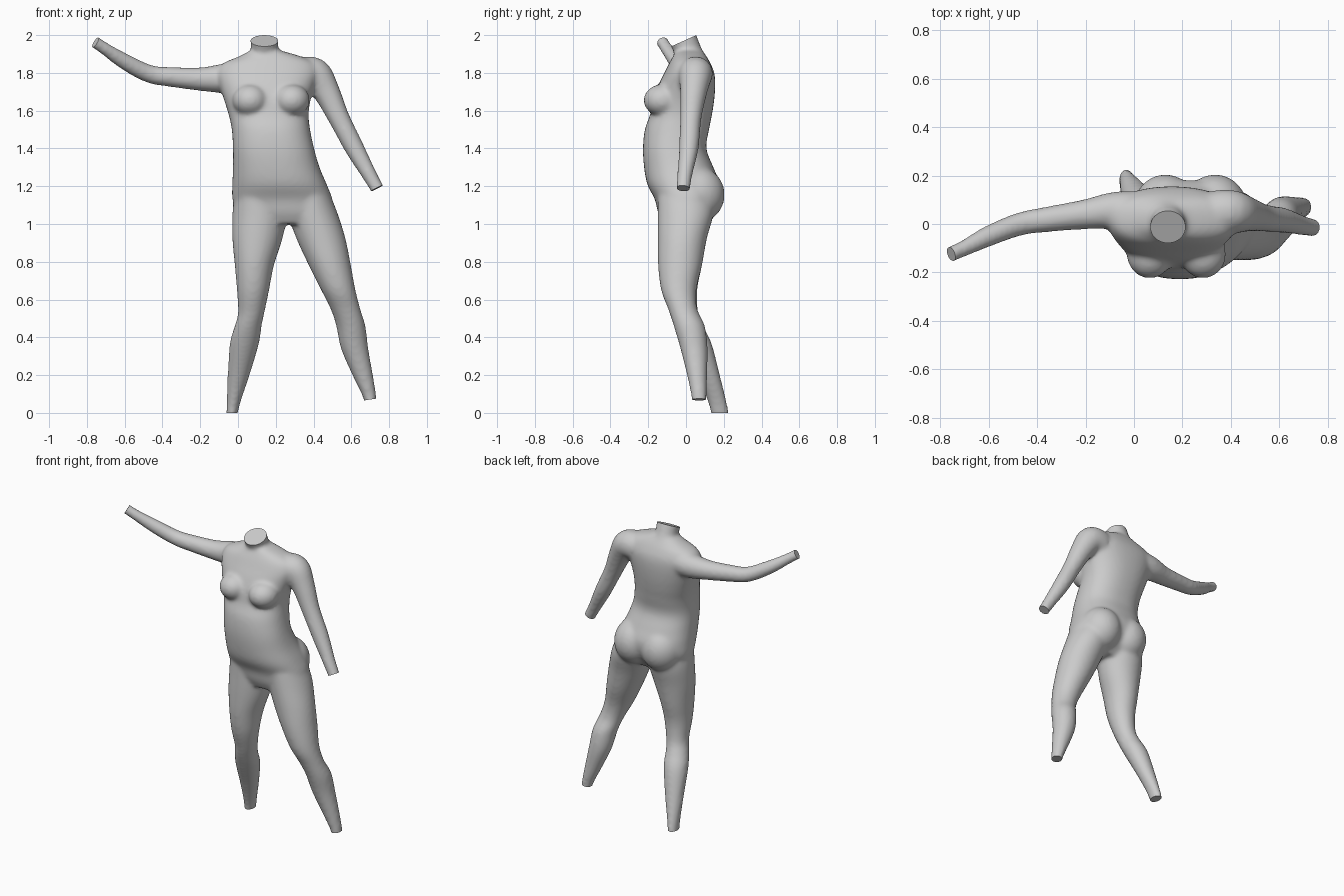
import bpy, bmesh, math
from mathutils import Vector

if "Cube" in bpy.data.objects:
    bpy.data.objects.remove(bpy.data.objects["Cube"])

SIDES, STEPS = 40, 5


def smooth_rows(rows):
    """Catmull-Rom interpolation between rows of numbers."""
    out = []
    for i in range(len(rows) - 1):
        p = [rows[max(0, min(len(rows) - 1, i + k))] for k in (-1, 0, 1, 2)]
        for s in range(STEPS):
            t = s / STEPS
            out.append([0.5 * (2 * b + (c - a) * t + (2 * a - 5 * b + 4 * c - d) * t * t
                               + (3 * b - a - 3 * c + d) * t ** 3) for a, b, c, d in zip(*p)])
    return out + [list(rows[-1])]


def loft(name, rings):
    bm = bmesh.new()
    vs = [[bm.verts.new(p) for p in r] for r in rings]
    for a, b in zip(vs, vs[1:]):
        for i in range(SIDES):
            j = (i + 1) % SIDES
            bm.faces.new((a[i], a[j], b[j], b[i]))
    bm.faces.new(vs[0][::-1])
    bm.faces.new(vs[-1])
    bmesh.ops.recalc_face_normals(bm, faces=bm.faces)
    return add(name, bm)


def add(name, bm):
    me = bpy.data.meshes.new(name)
    bm.to_mesh(me)
    bm.free()
    ob = bpy.data.objects.new(name, me)
    bpy.context.collection.objects.link(ob)
    return ob


def slices(name, rows, power=2.0):
    """Horizontal sections: z, x min, x max, y min, y max."""
    rings = []
    for z, x0, x1, y0, y1 in smooth_rows(rows):
        ring = []
        for i in range(SIDES):
            a = math.tau * i / SIDES
            c, s = math.cos(a), math.sin(a)
            c = math.copysign(abs(c) ** (2 / power), c)
            s = math.copysign(abs(s) ** (2 / power), s)
            ring.append(((x0 + x1 + (x1 - x0) * c) / 2, (y0 + y1 + (y1 - y0) * s) / 2, z))
        rings.append(ring)
    return loft(name, rings)


def tube(name, rows):
    """Round sections across a path: x, y, z, radius."""
    rows = smooth_rows(rows)
    pts = [Vector(r[:3]) for r in rows]
    rings = []
    for k, (p, r) in enumerate(zip(pts, rows)):
        d = (pts[min(k + 1, len(pts) - 1)] - pts[max(k - 1, 0)]).normalized()
        u = d.cross(Vector((0, 1, 0))).normalized()
        v = d.cross(u)
        rings.append([p + r[3] * (u * math.cos(math.tau * i / SIDES) + v * math.sin(math.tau * i / SIDES))
                      for i in range(SIDES)])
    return loft(name, rings)


def blob(name, loc, size):
    bm = bmesh.new()
    bmesh.ops.create_uvsphere(bm, u_segments=32, v_segments=20, radius=1)
    for v in bm.verts:
        v.co = Vector(a * b for a, b in zip(v.co, size)) + Vector(loc)
    return add(name, bm)


parts = []
# Torso from hips to shoulders
parts.append(slices("torso", [
    (1.00, 0.06, 0.46, -0.12, 0.08), (1.06, 0.00, 0.50, -0.148, 0.13),
    (1.13, -0.03, 0.50, -0.165, 0.17), (1.21, -0.03, 0.47, -0.205, 0.18),
    (1.30, -0.027, 0.432, -0.222, 0.145), (1.40, -0.027, 0.403, -0.228, 0.108),
    (1.50, -0.033, 0.382, -0.218, 0.122), (1.58, -0.05, 0.374, -0.19, 0.138),
    (1.66, -0.075, 0.385, -0.175, 0.15), (1.74, -0.10, 0.41, -0.145, 0.155),
    (1.80, -0.11, 0.43, -0.115, 0.15), (1.85, -0.08, 0.41, -0.09, 0.13),
    (1.885, 0.0, 0.34, -0.07, 0.11), (1.92, 0.07, 0.22, -0.05, 0.085)], 2.3))
# Neck
parts.append(tube("neck", [(0.14, 0.05, 1.82, 0.085), (0.14, 0.018, 1.90, 0.072),
                           (0.14, -0.010, 1.965, 0.074), (0.14, -0.035, 2.02, 0.078)]))
# Chest and seat
for x in (0.065, 0.285):
    parts.append(blob("breast", (x, -0.125, 1.655), (0.095, 0.10, 0.085)))
for x in (0.13, 0.335):
    parts.append(blob("buttock", (x, 0.06, 1.155), (0.135, 0.145, 0.15)))
# Legs
parts.append(slices("planted_leg", [
    (1.15, -0.02, 0.25, -0.15, 0.13), (1.05, -0.03, 0.26, -0.15, 0.14),
    (0.92, -0.03, 0.235, -0.15, 0.11), (0.78, -0.017, 0.19, -0.145, 0.085),
    (0.65, -0.006, 0.165, -0.125, 0.06), (0.53, 0.0, 0.14, -0.085, 0.065),
    (0.46, -0.018, 0.125, -0.06, 0.09), (0.37, -0.043, 0.112, -0.02, 0.135),
    (0.20, -0.055, 0.062, 0.06, 0.18), (0.06, -0.06, 0.015, 0.115, 0.215),
    (-0.04, -0.063, -0.01, 0.14, 0.235)]))
parts.append(slices("stepping_leg", [
    (1.15, 0.25, 0.49, -0.15, 0.14), (1.05, 0.265, 0.53, -0.15, 0.145),
    (0.92, 0.31, 0.57, -0.15, 0.11), (0.78, 0.375, 0.598, -0.148, 0.085),
    (0.65, 0.44, 0.622, -0.132, 0.055), (0.55, 0.49, 0.648, -0.095, 0.06),
    (0.46, 0.52, 0.675, -0.065, 0.10), (0.34, 0.545, 0.69, -0.03, 0.115),
    (0.20, 0.605, 0.715, 0.005, 0.112), (0.09, 0.658, 0.732, 0.027, 0.11),
    (0.02, 0.68, 0.735, 0.035, 0.11)]))
# Arms
parts.append(tube("raised_arm", [
    (0.03, 0.05, 1.775, 0.085), (-0.08, 0.055, 1.77, 0.078), (-0.2, 0.04, 1.767, 0.062),
    (-0.35, 0.02, 1.778, 0.053), (-0.47, 0.0, 1.795, 0.048), (-0.6, -0.05, 1.86, 0.043),
    (-0.7, -0.1, 1.925, 0.034), (-0.757, -0.125, 1.963, 0.033), (-0.81, -0.15, 1.998, 0.034)]))
parts.append(tube("lowered_arm", [
    (0.33, 0.05, 1.79, 0.09), (0.405, 0.05, 1.79, 0.09), (0.468, 0.04, 1.70, 0.072),
    (0.535, 0.025, 1.56, 0.057), (0.615, 0.015, 1.405, 0.052), (0.69, -0.005, 1.27, 0.041),
    (0.735, -0.015, 1.19, 0.037), (0.765, -0.02, 1.13, 0.038)]))

# Blend every part into one skin
bpy.ops.object.select_all(action='DESELECT')
for ob in parts:
    ob.select_set(True)
body = parts[0]
bpy.context.view_layer.objects.active = body
bpy.ops.object.join()
body.name = "body"
rm = body.modifiers.new("blend", 'REMESH')
rm.mode, rm.voxel_size = 'VOXEL', 0.011
sm = body.modifiers.new("soften", 'SMOOTH')
sm.factor, sm.iterations = 0.5, 14
skin = bpy.data.meshes.new_from_object(body.evaluated_get(bpy.context.evaluated_depsgraph_get()))
body.modifiers.clear()
body.data = skin

# Flat cuts at neck, wrists and ankles
bm = bmesh.new()
bm.from_mesh(skin)
for co, no in (((0.14, -0.012, 1.97), (0, -0.41, 0.91)),
               ((-0.755, -0.125, 1.96), (-0.81, -0.3, 0.5)),
               ((0.737, -0.015, 1.19), (0.45, -0.08, -0.89)),
               ((-0.03, 0.175, 0.0), (0, 0, -1)),
               ((0.695, 0.07, 0.07), (0.15, 0, -1))):
    c = Vector(co)
    faces = [f for f in bm.faces if (f.calc_center_median() - c).length < 0.14]
    geom = set(faces)
    for f in faces:
        geom.update(f.verts)
        geom.update(f.edges)
    bmesh.ops.bisect_plane(bm, geom=list(geom), plane_co=co, plane_no=no, clear_outer=True)
    bmesh.ops.holes_fill(bm, edges=[e for e in bm.edges if e.is_boundary], sides=0)
bmesh.ops.recalc_face_normals(bm, faces=bm.faces)
bm.to_mesh(skin)
bm.free()
bpy.ops.object.shade_smooth_by_angle(angle=math.radians(40))
